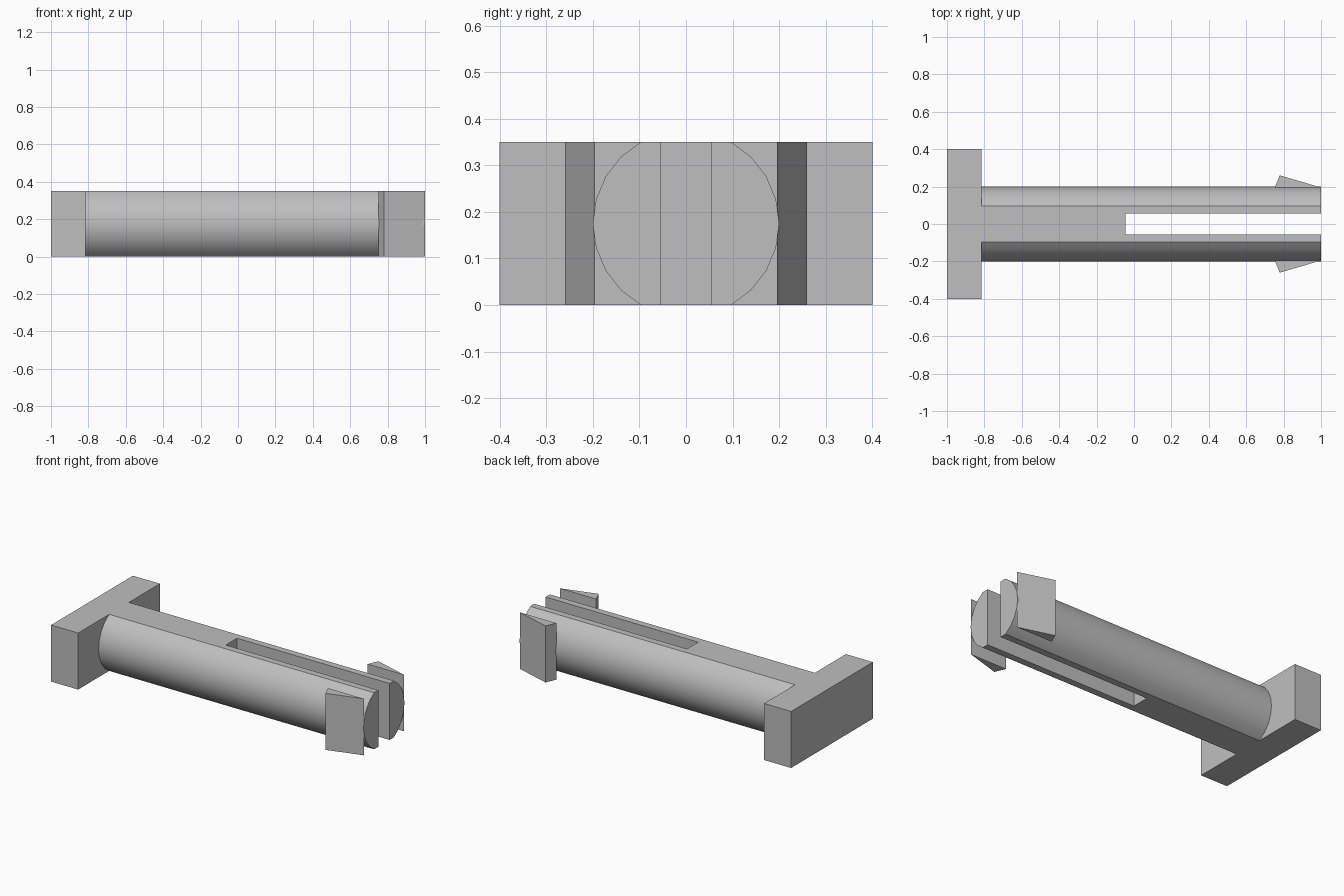
import bpy, bmesh
from math import asin, cos, sin
from mathutils import Vector

if "Cube" in bpy.data.objects:
    bpy.data.objects.remove(bpy.data.objects["Cube"], do_unlink=True)

HEIGHT, RADIUS = 0.35, 0.2
MID = HEIGHT / 2

grey = bpy.data.materials.new("light grey")
grey.use_nodes = True
grey.diffuse_color = (0.52, 0.52, 0.52, 1)
grey.node_tree.nodes["Principled BSDF"].inputs["Base Color"].default_value = grey.diffuse_color


def prism(name, points, sweep):
    """Extrude a planar outline along the sweep vector."""
    bm = bmesh.new()
    face = bm.faces.new([bm.verts.new(p) for p in points])
    new = bmesh.ops.extrude_face_region(bm, geom=[face])["geom"]
    verts = [v for v in new if isinstance(v, bmesh.types.BMVert)]
    bmesh.ops.translate(bm, verts=verts, vec=Vector(sweep))
    bmesh.ops.recalc_face_normals(bm, faces=bm.faces)
    mesh = bpy.data.meshes.new(name)
    bm.to_mesh(mesh)
    bm.free()
    mesh.materials.append(grey)
    obj = bpy.data.objects.new(name, mesh)
    bpy.context.collection.objects.link(obj)
    return obj


def block(name, x0, x1, half_y, z0, z1):
    outline = [(x0, -half_y, z0), (x1, -half_y, z0), (x1, half_y, z0), (x0, half_y, z0)]
    return prism(name, outline, (0, 0, z1 - z0))


def activate(obj):
    bpy.ops.object.select_all(action='DESELECT')
    obj.select_set(True)
    bpy.context.view_layer.objects.active = obj


def combine(target, tool, operation):
    mod = target.modifiers.new(operation.title(), 'BOOLEAN')
    mod.operation, mod.solver, mod.object = operation, 'EXACT', tool
    activate(target)
    bpy.ops.object.modifier_apply(modifier=mod.name)
    bpy.data.objects.remove(tool, do_unlink=True)


# Round shaft with flattened top and bottom
limit = asin(MID / RADIUS)
arc = [limit * (i / 4 - 1) for i in range(9)]
section = [(RADIUS * cos(a), MID + RADIUS * sin(a)) for a in arc]
section += [(-y, z) for y, z in reversed(section)]
pin = prism("split_pin", [(-0.9, y, z) for y, z in section], (1.9, 0, 0))

# Wide head, and the slot that splits the shaft into two prongs
combine(pin, block("head", -1, -0.815, 0.4, 0, HEIGHT), 'UNION')
combine(pin, block("slot", -0.045, 1.2, 0.055, -0.1, HEIGHT + 0.1), 'DIFFERENCE')
activate(pin)
bpy.ops.object.shade_smooth_by_angle(angle=0.5)

# Snap barbs on the prong tips
for side, s in (("left", 1), ("right", -1)):
    wedge = [(0.752, s * 0.195, 0), (0.78, s * 0.26, 0), (1, s * 0.195, 0)]
    prism(side + "_barb" if s < 0 else "back_barb", wedge, (0, 0, HEIGHT)).name = (
        "back_barb" if s > 0 else "front_barb")
